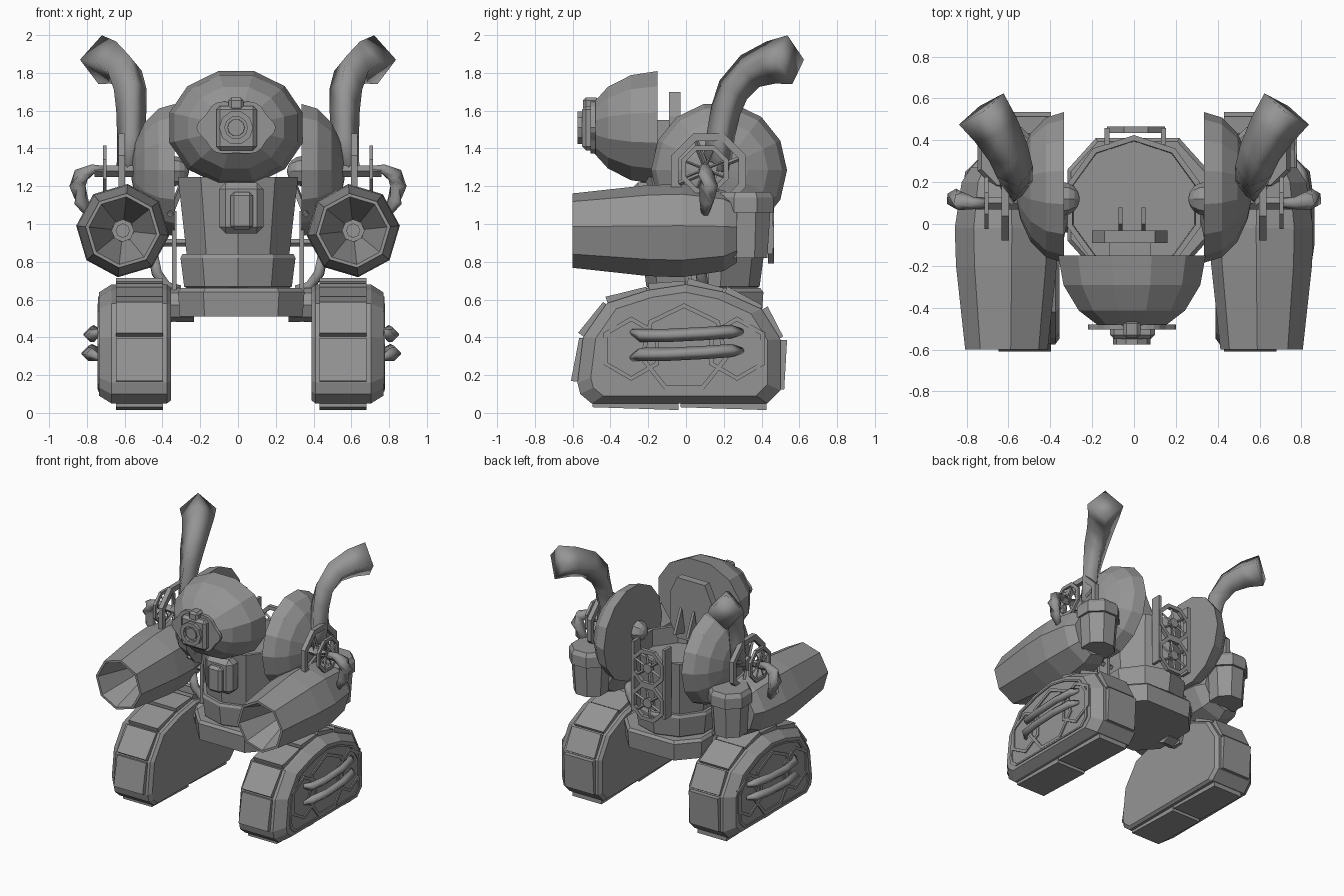
import bpy, bmesh, math
from mathutils import Matrix, Vector

if "Cube" in bpy.data.objects:
    bpy.data.objects.remove(bpy.data.objects["Cube"])

grey = bpy.data.materials.new("plain grey")
grey.use_nodes = True
grey.diffuse_color = (0.3, 0.3, 0.3, 1)
grey.node_tree.nodes["Principled BSDF"].inputs["Base Color"].default_value = (0.3, 0.3, 0.3, 1)

# Axis frames: local z becomes the named direction
UP = Matrix.Identity(4)
SIDE = Matrix(((0, 0, 1, 0), (1, 0, 0, 0), (0, 1, 0, 0), (0, 0, 0, 1)))
FRONT = Matrix(((1, 0, 0, 0), (0, 0, -1, 0), (0, 1, 0, 0), (0, 0, 0, 1)))
BASE = 0.017  # sideways offset of the undercarriage


def finish(name, bm, pair=False, smooth=False, bevel=0, shift=0):
    bmesh.ops.recalc_face_normals(bm, faces=bm.faces)
    for f in bm.faces:
        f.smooth = smooth
    me = bpy.data.meshes.new(name)
    bm.to_mesh(me)
    bm.free()
    me.materials.append(grey)
    ob = bpy.data.objects.new(name, me)
    ob.location.x = shift
    bpy.context.collection.objects.link(ob)
    if bevel:
        mod = ob.modifiers.new("Bevel", 'BEVEL')
        mod.width, mod.segments = bevel, 1
    if pair:
        mod = ob.modifiers.new("Mirror", 'MIRROR')
        mod.use_mirror_merge = False
    return ob


def loft(name, loops, caps=True, closed=False, **kw):
    bm = bmesh.new()
    rings = [[bm.verts.new(p) for p in loop] for loop in loops]
    n = len(rings[0])
    for a, b in zip(rings, rings[1:] + (rings[:1] if closed else [])):
        for i in range(n):
            j = (i + 1) % n
            bm.faces.new((a[i], a[j], b[j], b[i]))
    if caps and not closed:
        bm.faces.new(rings[0])
        bm.faces.new(rings[-1])
    return finish(name, bm, **kw)


def lathe(name, prof, n, centre, axis=UP, turn=0, squash=1, **kw):
    m = Matrix.Translation(centre) @ axis
    angs = [math.radians(turn) + math.tau * i / n for i in range(n)]
    return loft(name, [[m @ Vector((r * math.cos(a), r * math.sin(a) * squash, h))
                        for a in angs] for r, h in prof], **kw)


def ring(name, n, outer, inner, depth, centre, axis, turn=0, **kw):
    prof = [(outer, -depth / 2), (outer, depth / 2), (inner, depth / 2), (inner, -depth / 2)]
    return lathe(name, prof, n, centre, axis, turn, closed=True, **kw)


def tube(name, pts, radii, n=4, **kw):
    pts = [Vector(p) for p in pts]
    loops = []
    for i, p in enumerate(pts):
        t = (pts[min(i + 1, len(pts) - 1)] - pts[max(i - 1, 0)]).normalized()
        u = t.cross((0, 0, 1))
        u = u.normalized() if u.length > 0.05 else Vector((0.85, 0.5, 0))
        v = u.cross(t)
        r = radii[i] if isinstance(radii, (list, tuple)) else radii
        loops.append([p + r * (u * math.cos(math.tau * k / n) + v * math.sin(math.tau * k / n))
                      for k in range(n)])
    return loft(name, loops, **kw)


def box(name, lo, hi, **kw):
    bm = bmesh.new()
    bmesh.ops.create_cube(bm, size=1)
    for v in bm.verts:
        v.co = Vector([(a + b) / 2 + c * (b - a) for a, b, c in zip(lo, hi, v.co)])
    return finish(name, bm, **kw)


def wheel(name, r, width, centre, axis, spokes, **kw):
    ring(name + "_rim", 8, r, r * 0.8, width, centre, axis, 22.5, **kw)
    lathe(name + "_hub", [(r * 0.25, -width / 2), (r * 0.25, width / 2)], 8, centre, axis, **kw)
    m = Matrix.Translation(centre) @ axis
    for i in range(spokes):
        a = math.pi * i / spokes + 0.39
        d = Vector((math.cos(a), math.sin(a), 0)) * r * 0.85
        tube(f"{name}_spoke_{i}", [m @ d, m @ -d], width * 0.35, **kw)


# Track pods with a bevelled outer face
OUT = [(-0.5, 0.05), (0.43, 0.05), (0.5, 0.12), (0.5, 0.39), (0.4, 0.55), (0.2, 0.64),
       (0, 0.68), (-0.2, 0.65), (-0.42, 0.58), (-0.545, 0.4), (-0.575, 0.16), (-0.56, 0.1)]


def pod_loop(x, s):
    return [(x, -0.03 + (y + 0.03) * s, 0.36 + (z - 0.36) * s) for y, z in OUT]


POD = {"pair": True, "shift": BASE}
loft("track_pod", [pod_loop(0.373, 0.95), pod_loop(0.393, 1), pod_loop(0.687, 1),
                   pod_loop(0.752, 0.87)], **POD)

# Tread plates on the longer stretches of the pod outline
for i, (y, z) in enumerate(OUT):
    a, b = Vector((0, y, z)), Vector((0, *OUT[(i + 1) % len(OUT)]))
    length = (b - a).length
    if length < 0.12:
        continue
    d = (b - a).normalized()
    nrm = Vector((0, d.z, -d.y))
    parts = 2 if length > 0.5 else 1
    for k in range(parts):
        p, q = a.lerp(b, k / parts), a.lerp(b, (k + 1) / parts)
        p, q = p + d * 0.005, q - d * 0.005
        loops = [[c + nrm * h + Vector((x, 0, 0)) for c, h in
                  ((p, 0), (q, 0), (q, 0.035), (p, 0.02))] for x in (0.414, 0.664)]
        loft(f"tread_plate_{i}_{k}", loops, **POD)

# Thin raised outlines and two guard pipes on the outer pod face
loft("pod_outline", [pod_loop(0.75, 0.8), pod_loop(0.759, 0.8), pod_loop(0.759, 0.76),
                     pod_loop(0.75, 0.76)], closed=True, **POD)
for name, y, r, n in (("middle", -0.01, 0.24, 7), ("front", -0.29, 0.17, 6), ("rear", 0.27, 0.17, 6)):
    ring(f"pod_{name}_panel", n, r, r - 0.025, 0.018, (0.752, y, 0.34), SIDE, 90, **POD)
for z, x, s in ((0.41, 0.8, 1), (0.31, 0.81, -1)):
    tube("guard_pipe", [(0.75, -0.29, z + 0.02 * s), (x - 0.02, -0.24, z), (x, -0.1, z),
                        (x, 0.1, z + 0.01), (x - 0.02, 0.24, z + 0.02), (0.75, 0.3, z + 0.02)],
         [0.015, 0.035, 0.035, 0.035, 0.035, 0.015], smooth=True, **POD)

# Chassis slab with cut corners, and axles to the pods
loft("chassis", [[(x * s, 0.09 + y * s, z) for x, y in
                  ((0.335, -0.17), (0.2, -0.32), (-0.2, -0.32), (-0.335, -0.17),
                   (-0.335, 0.17), (-0.2, 0.32), (0.2, 0.32), (0.335, 0.17))]
                 for z, s in ((0.51, 0.97), (0.64, 1), (0.66, 0.95))], shift=BASE)
lathe("axle", [(0.09, 0.25), (0.09, 0.39)], 8, (0, 0.05, 0.57), SIDE, **POD)

# Tub body with a base collar, thin rim and floor
C = (0, 0.09, 0)
lathe("tub_collar", [(0.27, 0.65), (0.3, 0.67), (0.32, 0.82), (0.31, 0.84), (0.26, 0.84)],
      10, C, UP, 90)
lathe("tub", [(0.285, 0.83), (0.335, 1.25), (0.308, 1.25), (0.305, 1.12)], 10, C, UP, 90)

# Nozzle box on the tub front
box("nozzle_box", (-0.1, -0.29, 0.95), (0.135, -0.16, 1.22), bevel=0.035)
box("nozzle", (-0.04, -0.33, 0.97), (0.08, -0.27, 1.17), bevel=0.02)

# Rear grille: two stacked wheels between posts
for k, z in enumerate((0.93, 1.2)):
    wheel(f"rear_wheel_{k}", 0.15, 0.03, (0.01, 0.45, z), FRONT, 3)
for x in (-0.13, 0.14):
    box("rear_post", (x - 0.012, 0.38, 0.84), (x + 0.012, 0.46, 1.38))

# Domed head with a tall back panel and two lever fins
dome = [(math.cos(math.radians(a)), math.sin(math.radians(a))) for a in (0, 22, 44, 65)]
lathe("head", [(0.365 * c, 0.38 * s) for c, s in dome], 12, (-0.01, -0.15, 1.51), FRONT, 15, 0.85)
loft("back_panel", [[(-0.02 + x, y, 1.45 + z) for x, z in
                     ((0.12, 0.25), (0.18, 0.12), (0.18, -0.1), (0.12, -0.22),
                      (-0.12, -0.22), (-0.18, -0.1), (-0.18, 0.12), (-0.12, 0.25))]
                    for y in (-0.09, -0.03)])
box("panel_mount", (-0.12, -0.16, 1.35), (0.08, -0.08, 1.55))
for x in (-0.065, 0.045):
    loft("lever_fin", [[(x + w, y, z) for y, z in ((-0.04, 1.28), (0.08, 1.31), (0, 1.49))]
                       for w in (-0.01, 0.01)])

# Scalloped eye plate and lens box
E = (-0.01, -0.49, 1.51)
m = Matrix.Translation(E) @ FRONT
loft("eye_plate", [[m @ Vector((r * math.cos(a), r * 0.72 * math.sin(a), h))
                    for a, r in ((math.tau * i / 36, 0.198 + 0.012 * math.cos(6 * math.tau * i / 36))
                                 for i in range(36))] for h in (-0.01, 0.015)])
box("lens_box", (-0.115, -0.55, 1.39), (0.1, -0.44, 1.625), bevel=0.02)
box("lens_cap", (-0.05, -0.545, 1.6), (0.03, -0.46, 1.67), bevel=0.015)
ring("lens_rim", 10, 0.09, 0.06, 0.04, (-0.01, -0.555, 1.51), FRONT)
lathe("lens", [(0.05, 0), (0.045, 0.075)], 10, E, FRONT)

# Shoulder domes, flat face inward, with pivot balls
S = Vector((0.335, 0.175, 1.285))
lathe("shoulder_dome", [(0.36 * c, 0.23 * s) for c, s in dome + [(0.15, 0.99)]], 14, S, SIDE,
      pair=True)
lathe("pivot_ball", [(0.08 * c, -0.08 * s) for c, s in dome + [(0.1, 1)]], 8,
      (0.34, 0.12, 1.28), SIDE, pair=True)

# Spoked shoulder wheels, axle rods and elbow pipes
wheel("shoulder_wheel", 0.215, 0.035, (0.615, 0.12, 1.28), SIDE, 2, pair=True)
wheel("outer_wheel", 0.135, 0.02, (0.705, 0.1, 1.29), SIDE, 4, pair=True)
tube("wheel_axle", [(0.5, 0.1, 1.28), (0.76, 0.1, 1.28)], 0.03, pair=True)
tube("elbow_pipe", [(0.7, 0.1, 1.29), (0.77, 0.1, 1.29), (0.83, 0.11, 1.26), (0.85, 0.12, 1.2),
                    (0.83, 0.11, 1.12), (0.79, 0.1, 1.05)],
     [0.02, 0.03, 0.045, 0.05, 0.04, 0.02], n=6, pair=True, smooth=True)

# Exhaust horns with square mouths
tube("exhaust_horn", [(0.57, 0.16, 1.28), (0.565, 0.18, 1.45), (0.565, 0.21, 1.6),
                      (0.57, 0.25, 1.71), (0.6, 0.34, 1.81), (0.66, 0.45, 1.855),
                      (0.73, 0.55, 1.87)],
     [0.075, 0.075, 0.08, 0.09, 0.1, 0.115, 0.13], pair=True, smooth=True)

# Arm cannons with funnel mouths
lathe("arm_cannon", [(0.17, -0.27), (0.215, -0.2), (0.248, 0.02), (0.242, 0.2), (0.198, 0.6),
                     (0.18, 0.6), (0.06, 0.25)], 8, (0.61, 0, 0.965), FRONT, 6, pair=True)
ring("cannon_core", 8, 0.06, 0.035, 0.06, (0.61, -0.27, 0.965), FRONT, pair=True)

# Buckets behind the cannons
lathe("bucket", [(0.125, 0.82), (0.142, 1.06), (0.16, 1.06), (0.16, 1.14), (0.14, 1.17)], 8,
      (0.6, 0.315, 0), UP, 22.5, pair=True)

# Struts joining arms, tub and chassis
box("side_post", (0.325, 0.03, 0.48), (0.35, 0.12, 1.07), pair=True)
tube("arm_rod", [(0.26, 0.08, 0.9), (0.45, 0.08, 0.9)], 0.02, pair=True)
tube("arm_hose", [(0.45, 0.08, 0.84), (0.43, 0.08, 0.74), (0.38, 0.09, 0.67), (0.31, 0.1, 0.65)],
     0.03, n=6, pair=True, smooth=True)
tube("tub_brace", [(0.3, 0.18, 1.2), (0.36, -0.1, 1.05)], 0.018, pair=True)
